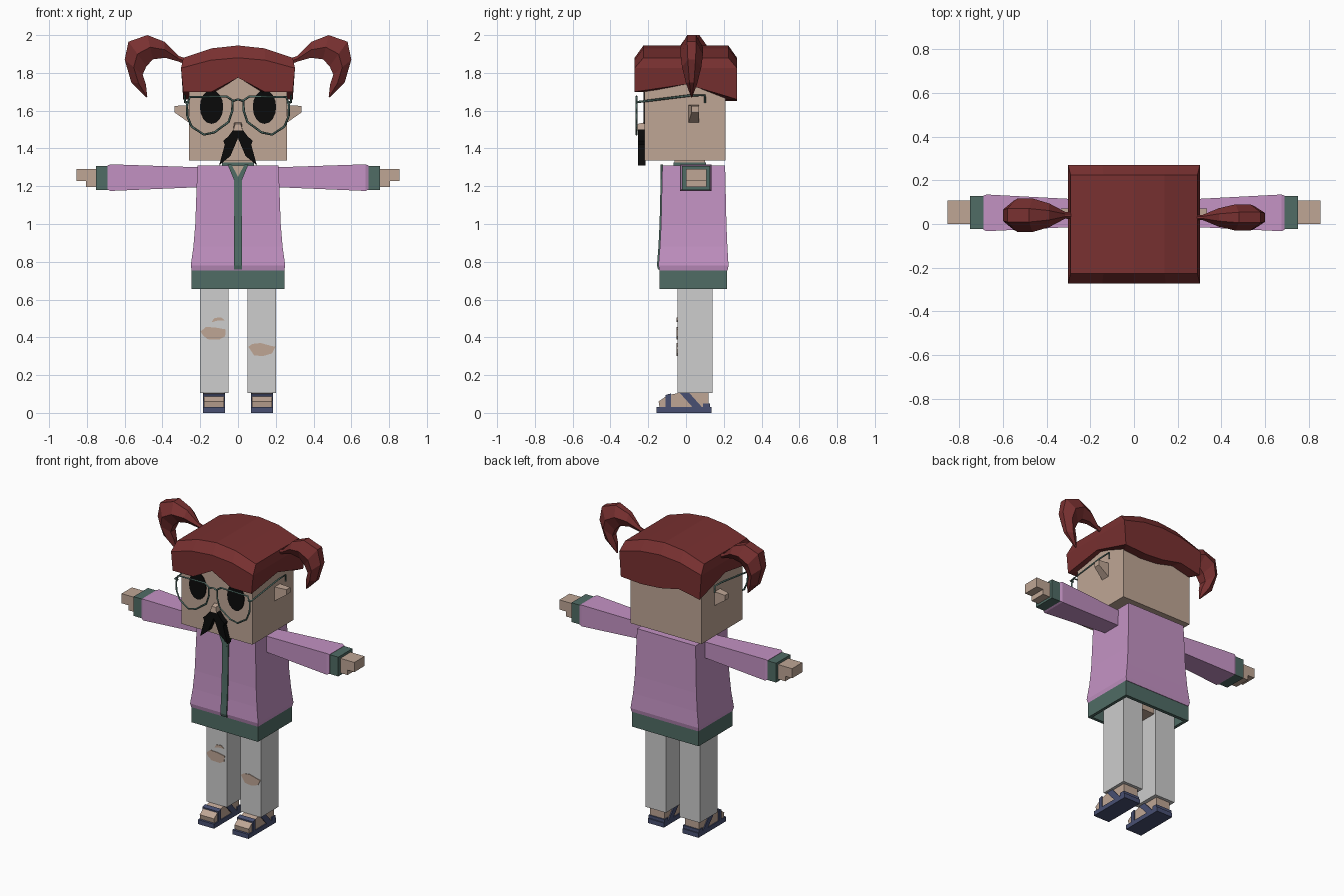
import bpy, bmesh, math
from mathutils import Vector

cube = bpy.data.objects.get("Cube")
if cube:
    bpy.data.objects.remove(cube, do_unlink=True)


def material(name, r, g, b):
    m = bpy.data.materials.new(name)
    m.use_nodes = True
    m.diffuse_color = (r, g, b, 1)
    m.node_tree.nodes["Principled BSDF"].inputs["Base Color"].default_value = (r, g, b, 1)
    return m


SKIN = material("skin", .52, .38, .30)
HAIR = material("red hair", .19, .03, .03)
JACKET = material("lilac jacket", .55, .29, .55)
TRIM = material("green trim", .08, .15, .13)
PANTS = material("pale grey", .61, .61, .61)
SANDAL = material("navy blue", .065, .08, .17)
BLACK = material("black", .003, .003, .003)


def mesh(name, verts, faces, mat):
    bm = bmesh.new()
    vs = [bm.verts.new(v) for v in verts]
    for f in faces:
        bm.faces.new([vs[i] for i in f])
    bmesh.ops.recalc_face_normals(bm, faces=bm.faces)
    me = bpy.data.meshes.new(name)
    bm.to_mesh(me)
    bm.free()
    me.materials.append(mat)
    ob = bpy.data.objects.new(name, me)
    bpy.context.collection.objects.link(ob)
    return ob


def loft(name, rings, mat, caps=True):
    """Join equal rings of points with quads."""
    n = len(rings[0])
    faces = [(r * n + i, r * n + (i + 1) % n, (r + 1) * n + (i + 1) % n, (r + 1) * n + i)
             for r in range(len(rings) - 1) for i in range(n)]
    last = (len(rings) - 1) * n
    if caps is True:
        faces += [tuple(range(n)), tuple(range(last, last + n))]
    elif caps:
        faces += [tuple(last + i for i in f) for f in caps]
    return mesh(name, [p for r in rings for p in r], faces, mat)


def rect_z(x, y0, y1, z):
    return [(-x, y0, z), (x, y0, z), (x, y1, z), (-x, y1, z)]


def rect_x(x, y0, y1, z0, z1):
    return [(x, y0, z0), (x, y1, z0), (x, y1, z1), (x, y0, z1)]


def box(name, x0, x1, y0, y1, z0, z1, mat):
    return loft(name, [rect_x(x0, y0, y1, z0, z1), rect_x(x1, y0, y1, z0, z1)], mat)


def side_prism(name, yz, x0, x1, mat):
    return loft(name, [[(x, y, z) for y, z in yz] for x in (x0, x1)], mat)


def front_plate(name, xz, y0, y1, mat):
    return loft(name, [[(x, y, z) for x, z in xz] for y in (y0, y1)], mat)


def tube(name, paths, radius, mat):
    """Thin wire; each path is (points, closed)."""
    cu = bpy.data.curves.new(name, 'CURVE')
    cu.dimensions = '3D'
    cu.bevel_depth = radius
    cu.bevel_resolution = 0
    cu.use_fill_caps = True
    for pts, closed in paths:
        sp = cu.splines.new('POLY')
        sp.points.add(len(pts) - 1)
        for p, co in zip(sp.points, pts):
            p.co = (*co, 1)
        sp.use_cyclic_u = closed
    cu.materials.append(mat)
    ob = bpy.data.objects.new(name, cu)
    bpy.context.collection.objects.link(ob)


# Head, neck and nose
box("head", -.26, .26, -.22, .21, 1.335, 1.82, SKIN)
box("neck", -.08, .08, -.06, .1, 1.25, 1.36, SKIN)
loft("nose", [[(-.025, -.21, 1.495), (.025, -.21, 1.495), (.02, -.21, 1.54), (-.02, -.21, 1.54)],
              [(-.025, -.26, 1.495), (.025, -.26, 1.495), (.015, -.255, 1.53), (-.015, -.255, 1.53)]], SKIN)

# Hair cap: perimeter runs front, +x side, back, -x side
XS = (-.29, -.14, 0, .14, .29)


def arch(x, low, high):
    return high - (high - low) * (abs(x) / .29) ** 2


plan = [(x, -.272) for x in XS] + [(.29, 0)] + [(x, .27) for x in reversed(XS)] + [(-.29, 0)]
hem_z = [1.70, 1.70, 1.775, 1.70, 1.70, 1.74, 1.66, 1.65, 1.66, 1.69, 1.66, 1.74]
rings = [[(x * .86, y * .76, z) for (x, y), z in zip(plan, hem_z)],
         [(x, y, z) for (x, y), z in zip(plan, hem_z)],
         [(x * 1.04, y, arch(x, 1.825, 1.88)) for x, y in plan],
         [(x, y * .83, arch(x, 1.88, 1.945)) for x, y in plan]]
cap = [(0, 1, 9, 10, 11), (1, 2, 8, 9), (2, 3, 7, 8), (3, 4, 5, 6, 7)]
loft("hair_cap", rings, HAIR, cap)

# Pigtails: outer point, inner point, relative depth
TAIL = [(.285, 1.88, .29, 1.85, .2), (.315, 1.89, .315, 1.86, .2), (.39, 1.965, .385, 1.88, .7),
        (.48, 2.0, .45, 1.872, 1), (.58, 1.965, .485, 1.835, 1), (.60, 1.87, .505, 1.79, .85),
        (.565, 1.75, .488, 1.74, .5), (.485, 1.67, .48, 1.675, .06)]
for side, name, depth, yc in ((1, "left_pigtail", .06, .03), (-1, "right_pigtail", .077, .04)):
    rings = []
    for ox, oz, ix, iz, d in TAIL:
        d *= depth
        mx, mz = (ox + ix) / 2, (oz + iz) / 2
        rings.append([(side * x, yc + k * d, z) for x, z, k in
                      ((ox, oz, -.4), (ox, oz, .4), (mx, mz, 1), (ix, iz, .4), (ix, iz, -.4), (mx, mz, -1))])
    loft(name, rings, HAIR)

# Moustache
half = [(.02, 1.505), (.05, 1.465), (.078, 1.44), (.07, 1.42), (.1, 1.31), (.04, 1.36)]
outline = [(0, 1.495)] + half + [(0, 1.455)] + [(-x, z) for x, z in reversed(half)]
front_plate("moustache", outline, -.255, -.215, BLACK)

# Glasses
LENS = [(.03, 1.655), (.06, 1.675), (.255, 1.672), (.27, 1.63), (.268, 1.57), (.245, 1.515),
        (.18, 1.473), (.125, 1.485), (.05, 1.54), (.03, 1.6)]
wires = [([(-.03, -.262, 1.65), (0, -.262, 1.66), (.03, -.262, 1.65)], False)]
for s in (-1, 1):
    wires.append(([(s * x, -.262, z) for x, z in LENS], True))
    wires.append(([(s * .258, -.262, 1.645), (s * .28, -.262, 1.645), (s * .28, .02, 1.68),
                   (s * .28, .1, 1.682), (s * .28, .1, 1.64)], False))
tube("glasses", wires, .006, TRIM)

# Jacket with hem, placket and collar
loft("jacket", [rect_z(.245, -.14, .22, .755), rect_z(.25, -.146, .225, .78), rect_z(.236, -.138, .219, .88),
                rect_z(.226, -.132, .214, 1.0), rect_z(.215, -.125, .207, 1.31)], JACKET)
loft("jacket_hem", [rect_z(.225, -.12, .195, .74), rect_z(.225, -.12, .195, .655), rect_z(.245, -.14, .217, .655),
                    rect_z(.245, -.14, .217, .76)], TRIM)
front_line = [(-.14, .76), (-.146, .78), (-.138, .88), (-.132, 1.0), (-.126, 1.25)]
side_prism("placket", [(y - .008, z) for y, z in front_line] + [(y + .01, z) for y, z in reversed(front_line)],
           -.022, .022, TRIM)
box("collar", -.085, .085, -.065, .105, 1.3, 1.325, TRIM)
front_plate("chest_opening", [(0, 1.235), (.04, 1.311), (-.04, 1.311)], -.131, -.122, SKIN)

# Parts in pairs
for s, tag in ((1, "left"), (-1, "right")):
    # Eye and ear
    eye = [(s * .14 + .062 * math.cos(a), 1.62 + .09 * math.sin(a))
           for a in (math.tau * i / 16 for i in range(16))]
    front_plate(tag + "_eye", eye, -.226, -.218, BLACK)
    loft(tag + "_ear", [rect_x(s * .25, .01, .07, 1.53, 1.63), rect_x(s * .335, .03, .07, 1.59, 1.625)], SKIN)
    # Lapel
    front_plate(tag + "_lapel", [(0, 1.215), (s * .022, 1.235), (s * .055, 1.315), (s * .035, 1.315), (0, 1.25)],
                -.136, -.122, TRIM)
    # Sleeve, cuff and hand
    loft(tag + "_sleeve", [rect_x(s * .2, -.01, .11, 1.195, 1.30), rect_x(s * .675, -.033, .135, 1.175, 1.316),
                           rect_x(s * .69, -.026, .13, 1.182, 1.31)], JACKET)
    box(tag + "_cuff", s * .68, s * .752, -.022, .128, 1.18, 1.308, TRIM)
    box(tag + "_hand", s * .74, s * .855, 0, .108, 1.228, 1.292, SKIN)
    box(tag + "_thumb", s * .74, s * .805, 0, .108, 1.195, 1.23, SKIN)
    # Trouser leg, foot and sandal
    box(tag + "_trouser_leg", s * .05, s * .2, -.045, .14, .105, .76, PANTS)
    a, b = s * .075, s * .18
    side_prism(tag + "_foot", [(-.14, .03), (-.145, .06), (-.1, .092), (-.03, .108), (.12, .108), (.12, .03)],
               a, b, SKIN)
    a, b = s * .068, s * .186
    box(tag + "_sandal_sole", a, b, -.155, .135, 0, .03, SANDAL)
    side_prism(tag + "_toe_strap", [(-.108, .03), (-.108, .095), (-.08, .103), (-.08, .03)], a, b, SANDAL)
    side_prism(tag + "_ankle_strap", [(-.035, .108), (.015, .108), (.085, .03), (.035, .03)], a, b, SANDAL)
    box(tag + "_heel_strap", a, b, .09, .128, .03, .05, SANDAL)

box("hips", -.06, .06, -.03, .13, .67, .76, SKIN)

# Ripped patches on the trousers
RIPS = {"right_knee_rip": [(-.198, .43), (-.17, .455), (-.12, .452), (-.065, .442), (-.068, .405), (-.1, .388),
                           (-.16, .39), (-.185, .41)],
        "right_upper_rip": [(-.14, .48), (-.125, .502), (-.09, .506), (-.07, .49), (-.11, .488)],
        "left_knee_rip": [(.055, .35), (.075, .365), (.12, .37), (.175, .355), (.198, .35), (.18, .315),
                          (.13, .3), (.085, .305)]}
for name, pts in RIPS.items():
    front_plate(name, pts, -.049, -.043, SKIN)
